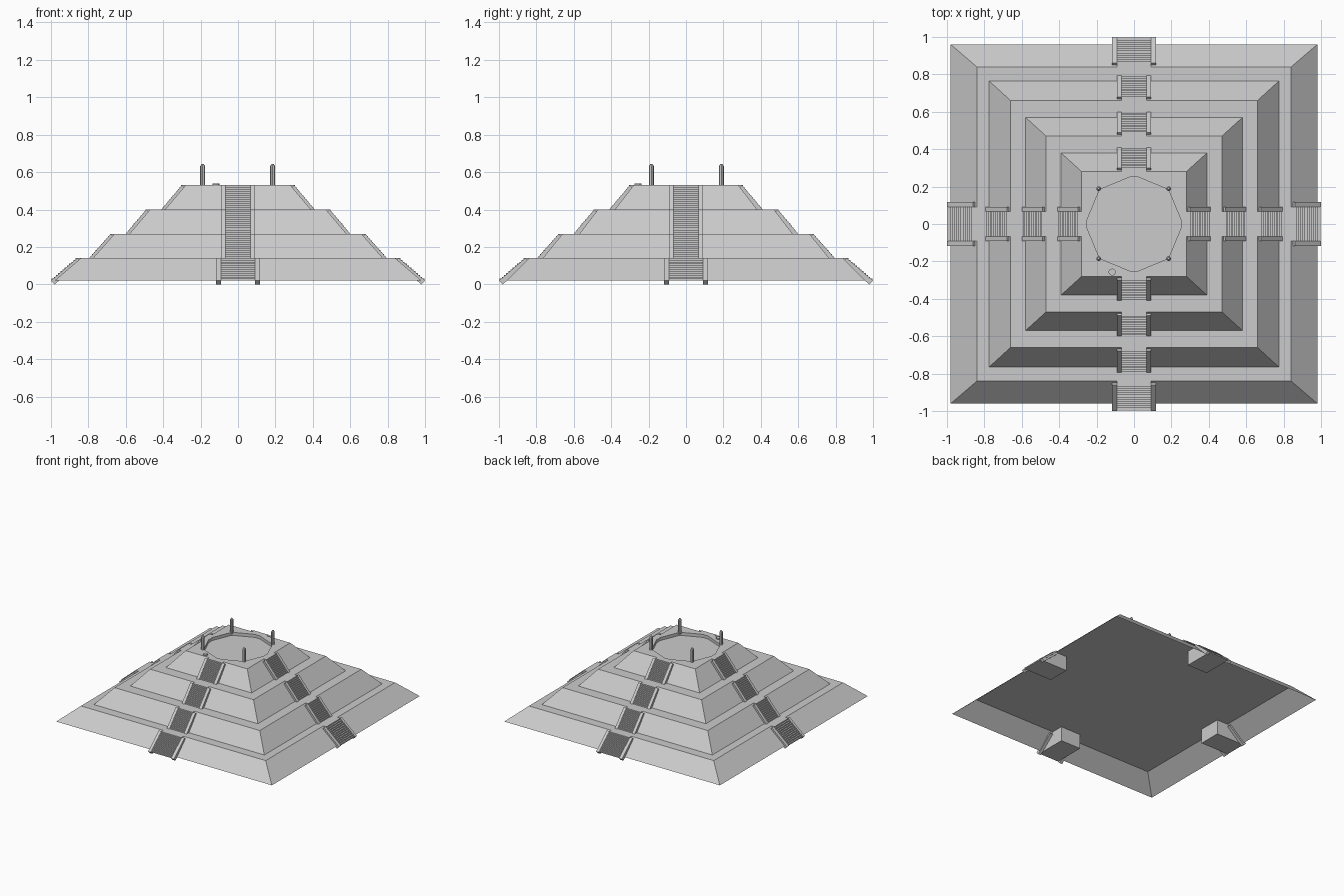
import bpy, bmesh, math
from mathutils import Matrix

if "Cube" in bpy.data.objects:
    bpy.data.objects.remove(bpy.data.objects["Cube"])

Z = [0.02, 0.14, 0.27, 0.40, 0.53]
OUTER = [0.98, 0.775, 0.58, 0.39]     # half width at tier bottom
INNER = [0.84, 0.66, 0.47, 0.28]      # half width at tier top


def finish(bm, name):
    me = bpy.data.meshes.new(name)
    bmesh.ops.recalc_face_normals(bm, faces=bm.faces)
    bm.to_mesh(me)
    bm.free()
    ob = bpy.data.objects.new(name, me)
    bpy.context.collection.objects.link(ob)
    return ob


def extrude_profile(bm, pts, y0, y1, rot):
    """Extrude an x-z outline between y0 and y1, then turn it about z."""
    a = [bm.verts.new((x, y0, z)) for x, z in pts]
    b = [bm.verts.new((x, y1, z)) for x, z in pts]
    bm.faces.new(a)
    bm.faces.new(b[::-1])
    n = len(pts)
    for i in range(n):
        j = (i + 1) % n
        bm.faces.new((a[i], b[i], b[j], a[j]))
    bmesh.ops.transform(bm, matrix=rot, verts=a + b)


def cylinder(bm, x, y, z0, z1, r, sides, r2=None):
    bmesh.ops.create_cone(bm, cap_ends=True, segments=sides, radius1=r,
                          radius2=r if r2 is None else r2, depth=z1 - z0,
                          matrix=Matrix.Translation((x, y, (z0 + z1) / 2)))


# Sloped tiers (lowest one is an open-bottomed shell)
for t in range(4):
    bm = bmesh.new()
    corners = [(-1, -1), (1, -1), (1, 1), (-1, 1)]
    lo = [bm.verts.new((x * OUTER[t], y * (OUTER[t] - (0.02 if t == 0 else 0.01)), Z[t])) for x, y in corners]
    hi = [bm.verts.new((x * INNER[t], y * INNER[t], Z[t + 1])) for x, y in corners]
    bm.faces.new(hi)
    if t:
        bm.faces.new(lo[::-1])
    for i in range(4):
        j = (i + 1) % 4
        bm.faces.new((lo[i], lo[j], hi[j], hi[i]))
    tier = finish(bm, "tier_%d" % (t + 1))

# Shallow octagonal recess in the summit platform
bm = bmesh.new()
cylinder(bm, 0, 0, 0.505, 0.6, 0.26, 8)
cutter = finish(bm, "recess_cutter")
cutter.hide_render = True
mod = tier.modifiers.new("recess", 'BOOLEAN')
mod.operation = 'DIFFERENCE'
mod.solver = 'EXACT'
mod.object = cutter
bpy.context.view_layer.objects.active = tier
bpy.ops.object.modifier_apply(modifier=mod.name)
bpy.data.objects.remove(cutter)

# Stairs and side rails on all four sides of every tier
STEPS = 12
for t in range(4):
    stairs, rails = bmesh.new(), bmesh.new()
    x0, x1 = OUTER[t] + 0.006, INNER[t] + 0.006
    z0, z1 = Z[t], Z[t + 1]
    run, rise = (x0 - x1) / STEPS, (z1 - z0) / STEPS
    back = 0.74 if t == 0 else INNER[t] - 0.03
    steps = [(back, z0)]
    for i in range(STEPS):
        x = x0 - run * (i - 0.9)
        steps += [(x, z0 + rise * i), (x, z0 + rise * (i + 1))]
    steps.append((back, z1))
    # rail outline: a slanted bar lying on the slope
    a, b = OUTER[t] + 0.02, INNER[t] + 0.02
    bar = [(a, z0), (b, z1), (b - 0.02, z1 - 0.02), (a - 0.02, z0 - 0.02)]
    w_in, w_out = (0.092, 0.117) if t == 0 else (0.066, 0.09)
    for k in range(4):
        rot = Matrix.Rotation(k * math.pi / 2, 4, 'Z')
        extrude_profile(stairs, steps, -w_in, w_in, rot)
        for s in (-1, 1):
            extrude_profile(rails, bar, s * w_in, s * w_out, rot)
    finish(stairs, "stairs_%d" % (t + 1))
    finish(rails, "stair_rails_%d" % (t + 1))

# Corner posts with small tapered tips
bm = bmesh.new()
for sx in (-1, 1):
    for sy in (-1, 1):
        x, y = sx * 0.187 - 0.002, sy * 0.187 + 0.002
        cylinder(bm, x, y, 0.52, 0.632, 0.013, 8)
        cylinder(bm, x, y, 0.632, 0.643, 0.013, 8, 0.006)
finish(bm, "posts")

# Small round stone by the front stair
bm = bmesh.new()
cylinder(bm, -0.117, -0.257, 0.525, 0.539, 0.019, 10)
finish(bm, "round_stone")
